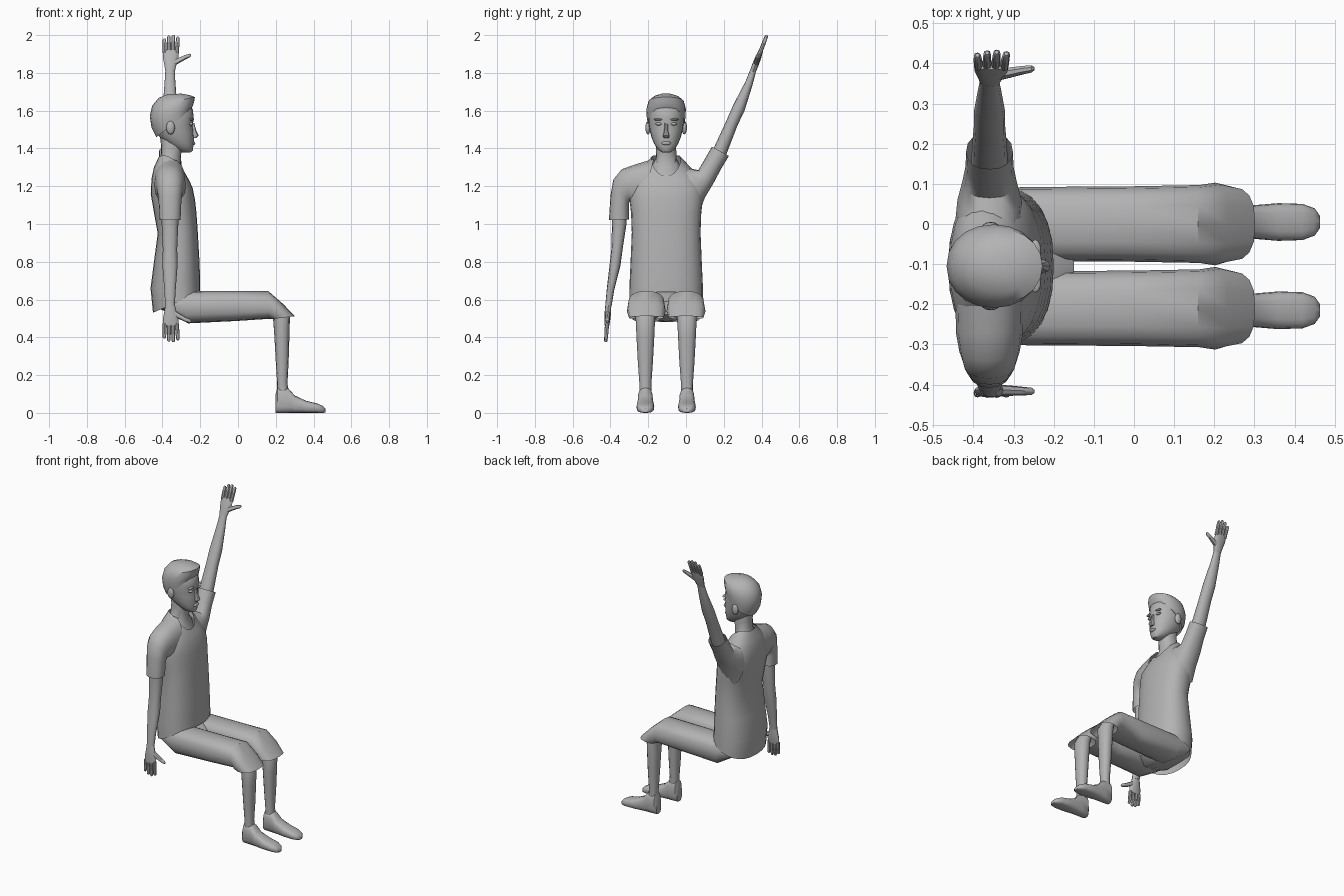
import bpy, bmesh, math
from mathutils import Vector as V

MID = -0.105  # symmetry plane of the body (y)
ARM_X = -0.36  # both arms lie in this x plane

gray = bpy.data.materials.new("plain_gray")
gray.diffuse_color = (0.45, 0.45, 0.45, 1)


def finish(bm, name, angle=40):
    bmesh.ops.recalc_face_normals(bm, faces=bm.faces)
    me = bpy.data.meshes.new(name)
    bm.to_mesh(me)
    bm.free()
    me.materials.append(gray)
    ob = bpy.data.objects.new(name, me)
    bpy.context.collection.objects.link(ob)
    bpy.ops.object.select_all(action='DESELECT')
    ob.select_set(True)
    bpy.context.view_layer.objects.active = ob
    bpy.ops.object.shade_smooth_by_angle(angle=math.radians(angle))
    return ob


def loft(name, rings, n=16, e=0.9, start=True, end=True, angle=40):
    """Skin rings given as (point, opposite point, half width vector, side lift)."""
    bm = bmesh.new()
    loops = []
    for p, q, w, lift in rings:
        c, u = (p + q) / 2, (q - p) / 2
        loop = []
        for i in range(n):
            a = 2 * math.pi * i / n
            ca, sa = math.cos(a), math.sin(a)
            co = c + u * math.copysign(abs(ca) ** e, ca) + w * math.copysign(abs(sa) ** e, sa)
            loop.append(bm.verts.new(co + V((0, 0, lift * sa * sa))))
        loops.append(loop)
    for a, b in zip(loops, loops[1:]):
        for i in range(n):
            j = (i + 1) % n
            bm.faces.new((a[i], a[j], b[j], b[i]))
    if start:
        bm.faces.new(loops[0])
    if end:
        bm.faces.new(loops[-1])
    return finish(bm, name, angle)


def side_loft(name, prof, y=MID, **kw):
    """Rings as x1, z1, x2, z2, half width in y, optional lift."""
    loft(name, [(V((r[0], y, r[1])), V((r[2], y, r[3])), V((0, r[4], 0)),
                 r[5] if len(r) > 5 else 0) for r in prof], **kw)


def arm_loft(name, prof, **kw):
    """Rings as y1, z1, y2, z2, half width in x."""
    loft(name, [(V((ARM_X, r[0], r[1])), V((ARM_X, r[2], r[3])), V((r[4], 0, 0)), 0)
                for r in prof], **kw)


def ball(name, loc, size):
    bm = bmesh.new()
    bmesh.ops.create_uvsphere(bm, u_segments=12, v_segments=8, radius=1)
    for v in bm.verts:
        v.co = V(loc) + V([a * b for a, b in zip(v.co, size)])
    finish(bm, name, 60)


# shirt body, open at the hem and the collar
side_loft("shirt", [
    (-0.45, 0.53, -0.20, 0.64, 0.195), (-0.463, 0.66, -0.20, 0.70, 0.194),
    (-0.445, 0.80, -0.205, 0.82, 0.188), (-0.425, 0.95, -0.213, 0.96, 0.182),
    (-0.445, 1.06, -0.22, 1.06, 0.186), (-0.462, 1.16, -0.228, 1.13, 0.196),
    (-0.458, 1.24, -0.24, 1.19, 0.188), (-0.445, 1.30, -0.255, 1.225, 0.14, 0.02),
    (-0.42, 1.355, -0.272, 1.255, 0.077, 0.04)], n=24, e=0.85, start=False, end=False)

# sleeves
arm_loft("lowered_sleeve", [
    (-0.17, 1.345, -0.24, 1.08, 0.085), (-0.27, 1.315, -0.28, 1.10, 0.083),
    (-0.34, 1.29, -0.297, 1.12, 0.075), (-0.385, 1.235, -0.303, 1.11, 0.066),
    (-0.40, 1.15, -0.303, 1.08, 0.06), (-0.408, 1.02, -0.302, 1.025, 0.056)],
    start=False, end=False)
arm_loft("raised_sleeve", [
    (-0.04, 1.31, 0.06, 1.03, 0.085), (0.02, 1.295, 0.10, 1.14, 0.08),
    (0.065, 1.285, 0.145, 1.215, 0.068), (0.10, 1.345, 0.185, 1.29, 0.06),
    (0.137, 1.41, 0.227, 1.36, 0.058)], start=False, end=False)

# bare arms
arm_loft("lowered_arm", [
    (-0.395, 1.12, -0.31, 1.12, 0.045), (-0.392, 1.0, -0.315, 1.0, 0.044),
    (-0.395, 0.87, -0.335, 0.87, 0.038), (-0.405, 0.78, -0.347, 0.78, 0.04),
    (-0.42, 0.65, -0.38, 0.65, 0.03), (-0.428, 0.56, -0.395, 0.56, 0.025)], n=12)
arm_loft("raised_arm", [
    (0.11, 1.32, 0.18, 1.28, 0.045), (0.155, 1.42, 0.222, 1.39, 0.044),
    (0.215, 1.55, 0.272, 1.52, 0.039), (0.25, 1.63, 0.31, 1.60, 0.039),
    (0.315, 1.755, 0.352, 1.735, 0.029), (0.343, 1.825, 0.372, 1.812, 0.024)], n=12)


# hands with four fingers and a thumb
def hand(name, wrist, tip):
    wrist, tip = V((ARM_X, *wrist)), V((ARM_X, *tip))
    d = tip - wrist
    k = d.normalized()
    nrm = V((0, -k.z, k.y))
    ex = V((1, 0, 0))

    def ring(t, x, r, wide):
        c = wrist + d * t + ex * x
        return (c + nrm * r, c - nrm * r, wide, 0)
    loft(name + "_palm", [ring(t, x, r, ex * w) for t, x, r, w in (
        (-0.05, 0, 0.015, 0.024), (0.15, 0.002, 0.017, 0.031),
        (0.38, 0.004, 0.016, 0.042), (0.56, 0.004, 0.012, 0.042))], n=12)
    for i, length in enumerate((0.9, 0.98, 1.0, 0.95)):
        x0, x1 = -0.028 + 0.0215 * i, -0.03 + 0.024 * i
        loft(f"{name}_finger_{i + 1}", [ring(t, x, r, ex * r) for t, x, r in (
            (0.5, x0, 0.011), (0.75, (x0 + x1) / 2, 0.0105),
            (length - 0.03, x1, 0.009), (length, x1, 0.005))], n=8)
    loft(name + "_thumb", [ring(t, x, r, k * r * 1.2) for t, x, r in (
        (0.17, 0.005, 0.014), (0.3, 0.05, 0.013), (0.38, 0.08, 0.011),
        (0.43, 0.105, 0.009), (0.44, 0.112, 0.004))], n=8)


hand("lowered_hand", (-0.411, 0.57), (-0.425, 0.375))
hand("raised_hand", (0.355, 1.81), (0.428, 2.0))

# neck and upper chest
side_loft("neck", [
    (-0.43, 1.28, -0.275, 1.235, 0.085), (-0.415, 1.335, -0.28, 1.26, 0.07, 0.02),
    (-0.408, 1.37, -0.305, 1.31, 0.055), (-0.408, 1.42, -0.30, 1.38, 0.053),
    (-0.415, 1.48, -0.29, 1.42, 0.05)], n=16)

# head
side_loft("head", [
    (-0.295, 1.378, -0.247, 1.38, 0.022), (-0.335, 1.398, -0.238, 1.392, 0.045),
    (-0.39, 1.435, -0.236, 1.42, 0.065), (-0.425, 1.47, -0.233, 1.45, 0.078),
    (-0.445, 1.51, -0.236, 1.49, 0.088), (-0.458, 1.55, -0.240, 1.52, 0.094),
    (-0.46, 1.59, -0.234, 1.56, 0.096), (-0.45, 1.63, -0.24, 1.61, 0.09),
    (-0.40, 1.67, -0.28, 1.66, 0.055)], n=20, e=0.95)

# hair cap with a swept fringe at the front
side_loft("hair", [
    (-0.432, 1.46, -0.25, 1.605, 0.098), (-0.458, 1.51, -0.238, 1.628, 0.103),
    (-0.467, 1.57, -0.232, 1.65, 0.104), (-0.455, 1.625, -0.228, 1.672, 0.094),
    (-0.42, 1.668, -0.255, 1.682, 0.066), (-0.37, 1.688, -0.30, 1.69, 0.028)],
    n=20, e=0.95)

# nose and mouth
side_loft("nose", [
    (-0.25, 1.455, -0.222, 1.455, 0.014), (-0.25, 1.465, -0.208, 1.468, 0.017),
    (-0.25, 1.49, -0.220, 1.492, 0.011), (-0.25, 1.535, -0.232, 1.535, 0.008)], n=8)
ball("mouth", (-0.236, MID, 1.428), (0.010, 0.026, 0.010))
for s, side in ((1, "left"), (-1, "right")):
    # eyes, brows and ears
    ball(side + "_eye", (-0.249, MID + s * 0.04, 1.53), (0.012, 0.018, 0.008))
    ball(side + "_brow", (-0.246, MID + s * 0.042, 1.553), (0.014, 0.024, 0.006))
    ball(side + "_ear", (-0.357, MID + s * 0.096, 1.51), (0.023, 0.014, 0.036))

# seat of the shorts
side_loft("shorts_seat", [
    (-0.435, 0.60, -0.425, 0.555, 0.12), (-0.40, 0.66, -0.38, 0.535, 0.165),
    (-0.30, 0.66, -0.27, 0.48, 0.18), (-0.22, 0.64, -0.20, 0.485, 0.12),
    (-0.15, 0.59, -0.15, 0.52, 0.05)], n=16, e=0.8)

for s, side in ((1, "left"), (-1, "right")):
    y = MID + s * 0.105
    # short leg bent over the knee
    side_loft(side + "_shorts_leg", [
        (-0.40, 0.62, -0.38, 0.545, 0.07), (-0.30, 0.645, -0.265, 0.474, 0.092),
        (0.0, 0.645, 0.0, 0.487, 0.094), (0.16, 0.645, 0.165, 0.498, 0.097),
        (0.235, 0.58, 0.17, 0.497, 0.103), (0.302, 0.512, 0.175, 0.496, 0.092)],
        y=y, n=16, e=0.75, end=False)
    # knee and shin
    side_loft(side + "_shin", [
        (0.17, 0.57, 0.24, 0.57, 0.045), (0.185, 0.51, 0.275, 0.51, 0.052),
        (0.193, 0.40, 0.272, 0.40, 0.047), (0.20, 0.27, 0.268, 0.27, 0.04),
        (0.207, 0.16, 0.262, 0.16, 0.032), (0.207, 0.08, 0.27, 0.08, 0.032)],
        y=y + s * 0.005, n=12)
    # shoe
    side_loft(side + "_shoe", [
        (0.199, 0.10, 0.199, 0.0, 0.026), (0.21, 0.137, 0.207, 0.0, 0.036),
        (0.265, 0.132, 0.26, 0.0, 0.04), (0.30, 0.092, 0.30, 0.0, 0.042),
        (0.36, 0.064, 0.36, 0.0, 0.047), (0.42, 0.05, 0.42, 0.0, 0.045),
        (0.45, 0.036, 0.45, 0.0, 0.034), (0.463, 0.022, 0.463, 0.002, 0.016)],
        y=y + s * 0.005, n=16, e=0.7)
